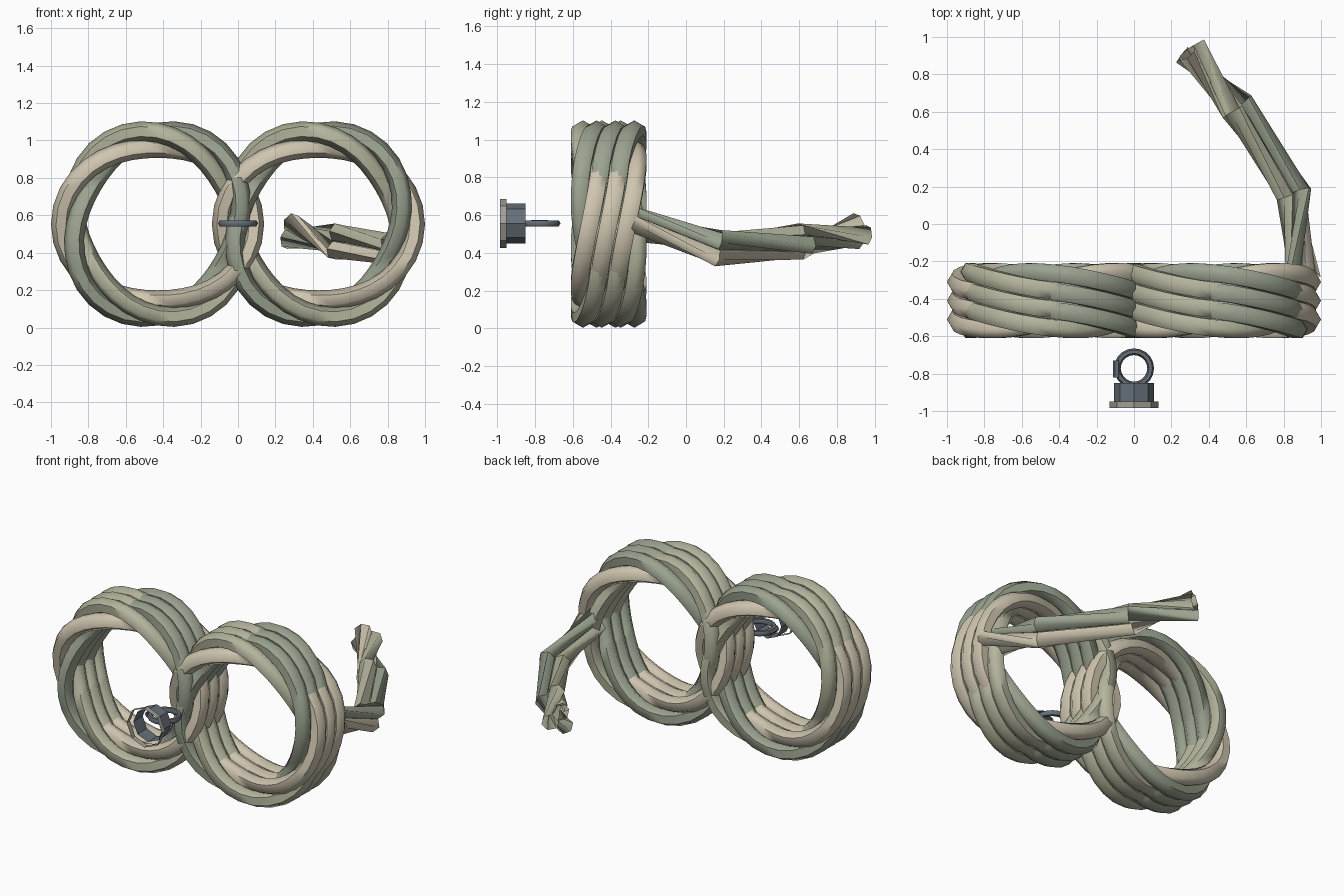
import bpy, bmesh, math
from mathutils import Vector as V

if "Cube" in bpy.data.objects:
    bpy.data.objects.remove(bpy.data.objects["Cube"])


def material(name, col):
    m = bpy.data.materials.new(name)
    m.diffuse_color = (*col, 1)
    m.use_nodes = True
    m.node_tree.nodes["Principled BSDF"].inputs["Base Color"].default_value = m.diffuse_color
    return m


TAN = material("tan", (0.62, 0.56, 0.43))
GREEN = material("green", (0.33, 0.37, 0.28))
SAGE = material("sage", (0.46, 0.46, 0.34))
STEEL = material("steel", (0.13, 0.16, 0.19))
PALE = material("pale_metal", (0.36, 0.35, 0.31))


def tube(name, pts, refs, radius, sides, mat, closed=False, angle=60):
    """Sweep a polygon along pts; refs point towards the first polygon corner."""
    bm = bmesh.new()
    n = len(pts)
    rings = []
    for i, p in enumerate(pts):
        a = pts[(i - 1) % n] if closed or i else p
        b = pts[(i + 1) % n] if closed or i < n - 1 else p
        t = ((p - a).normalized() + (b - p).normalized()).normalized()
        u = (refs[i] - t * refs[i].dot(t)).normalized()
        v = t.cross(u)
        rings.append([bm.verts.new(p + radius * (u * math.cos(k) + v * math.sin(k)))
                      for k in (math.tau * j / sides for j in range(sides))])
    for i in range(n if closed else n - 1):
        r, s = rings[i], rings[(i + 1) % n]
        for j in range(sides):
            k = (j + 1) % sides
            bm.faces.new((r[j], r[k], s[k], s[j]))
    me = bpy.data.meshes.new(name)
    bm.to_mesh(me)
    bm.free()
    me.materials.append(mat)
    ob = bpy.data.objects.new(name, me)
    bpy.context.collection.objects.link(ob)
    bpy.ops.object.select_all(action='DESELECT')
    ob.select_set(True)
    bpy.context.view_layer.objects.active = ob
    bpy.ops.object.shade_smooth_by_angle(angle=math.radians(angle))
    return ob


STRANDS = [("tan", TAN, 0), ("green", GREEN, -120), ("sage", SAGE, 120)]
R, OFF, S, ZC = 0.462, 0.055, 0.053, 0.553

# rope coils: three loops per side, each of three strands twisted twice per turn
SEG = 36
for side, cx in (("left", -0.43), ("right", 0.43)):
    for loop in range(3):
        for name, mat, deg in STRANDS:
            pts, refs = [], []
            for i in range(SEG):
                th = math.tau * i / SEG
                ph = 2 * th + math.radians(deg)
                rad = V((math.cos(th), 0, math.sin(th)))
                pts.append(V((cx, -0.51 + 0.1 * loop + OFF * math.sin(ph), ZC))
                           + rad * (R + OFF * math.cos(ph)))
                refs.append(rad)
            tube(f"{side}_coil_{loop}_{name}", pts, refs, S, 6, mat, True)

# loose rope tail, twisting along a coarse path
path = [V((0.89, -0.29, 0.555)), V((0.86, 0.16, 0.435)),
        V((0.545, 0.62, 0.455)), V((0.29, 0.925, 0.51))]
twist = [0, -80, -130, -255]
for name, mat, deg in STRANDS:
    pts, refs = [], []
    for i, p in enumerate(path):
        d = path[min(i + 1, 3)] - path[max(i - 1, 0)]
        right = d.cross(V((0, 0, 1))).normalized()
        up = right.cross(d).normalized()
        a = math.radians(twist[i] - deg)
        out = right * math.cos(a) + up * math.sin(a)
        pts.append(p + out * OFF)
        refs.append(out)
    tube("tail_" + name, pts, refs, S, 6, mat)

# open metal sleeve and its flange
X = V((1, 0, 0))
HZ = 0.557
for name, y0, y1, r, mat in (("hook_flange", -0.985, -0.95, 0.13, PALE),
                             ("hook_sleeve", -0.95, -0.85, 0.106, STEEL)):
    tube(name, [V((0, y0, HZ)), V((0, y1, HZ))], [X, X], r, 8, mat, angle=30)

# eye ring and its small gate
rads = [V((math.cos(a), math.sin(a), 0)) for a in (math.tau * i / 20 for i in range(20))]
tube("hook_eye", [V((0, -0.772, HZ)) + r * 0.089 for r in rads], rads, 0.018, 6, STEEL, True)
tube("hook_gate", [V((-0.092, -0.73, HZ)), V((-0.092, -0.82, HZ))], [X, X], 0.02, 6, STEEL)
